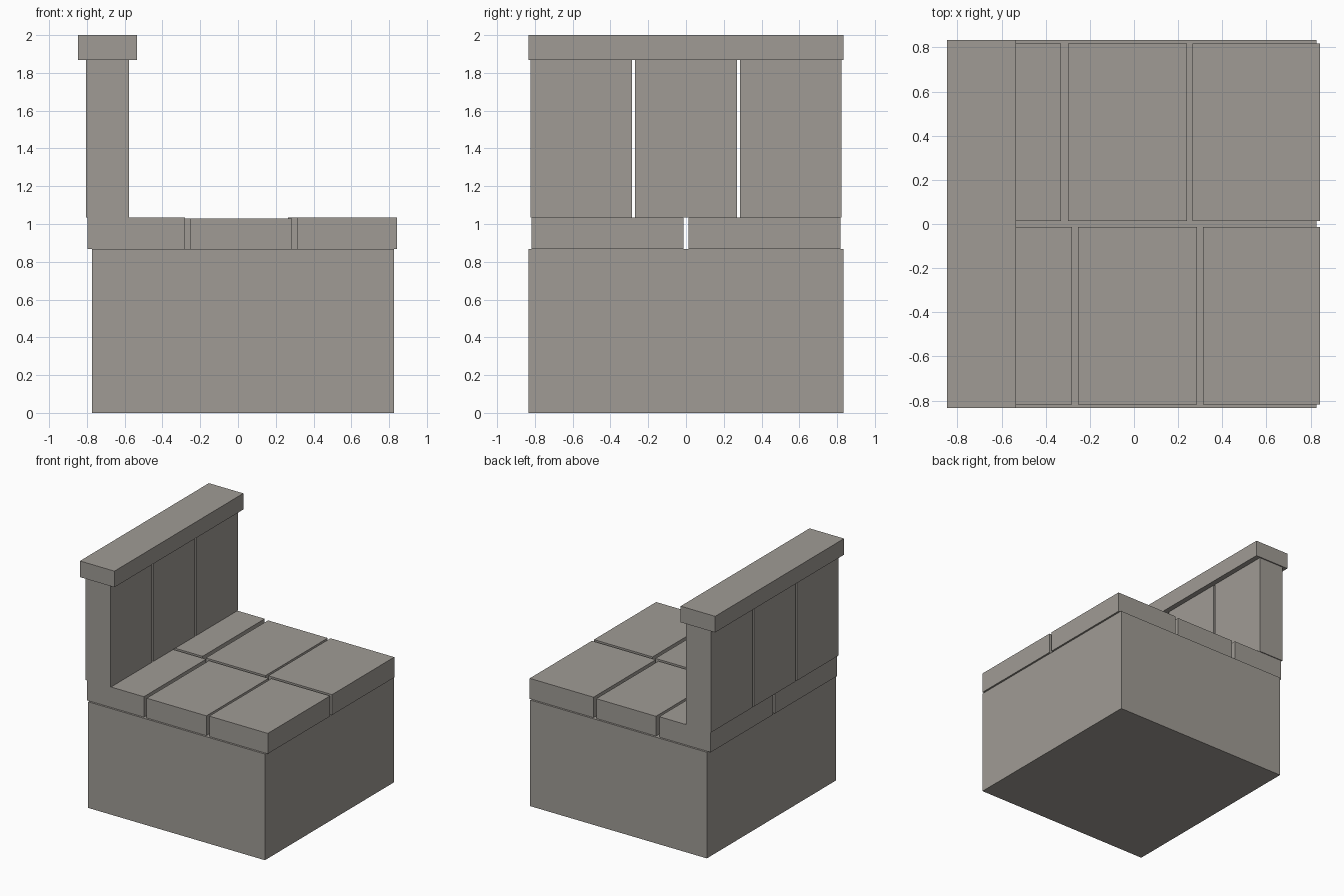
import bpy

cube = bpy.data.objects.get("Cube")
if cube:
    bpy.data.objects.remove(cube, do_unlink=True)

# Single stone colour
stone = bpy.data.materials.new("warm grey stone")
stone.use_nodes = True
color = (0.35, 0.33, 0.30, 1)
stone.diffuse_color = color
bsdf = next(n for n in stone.node_tree.nodes if n.type == "BSDF_PRINCIPLED")
bsdf.inputs["Base Color"].default_value = color


def block(name, x, y, z):
    """Box spanning the given (low, high) range on each axis."""
    spans = (x, y, z)
    bpy.ops.mesh.primitive_cube_add(size=1, location=[(a + b) / 2 for a, b in spans])
    obj = bpy.context.object
    obj.name = name
    obj.scale = [b - a for a, b in spans]
    bpy.ops.object.transform_apply(location=False, rotation=False, scale=True)
    obj.data.materials.append(stone)
    return obj


BASE_TOP, SEAT_TOP, BACK_TOP = 0.868, 1.035, 1.868
DEPTH = 0.833

# Solid base
block("base", (-0.772, 0.827), (-DEPTH, DEPTH), (0, BASE_TOP))

# Seat slabs: two rows with staggered joints
rows = {
    "front": ((-0.817, -0.013), [(-0.796, -0.28), (-0.254, 0.286), (0.312, 0.842)]),
    "rear": ((0.013, 0.817), [(-0.796, -0.33), (-0.3, 0.24), (0.265, 0.842)]),
}
for row, (y, spans) in rows.items():
    for i, x in enumerate(spans):
        top = SEAT_TOP - (0.005 if i == 1 else 0)
        block(f"{row}_seat_slab_{i + 1}", x, y, (BASE_TOP, top))

# Three upright backrest slabs
width, pitch = 0.538, 0.555
for i in range(3):
    mid = (i - 1) * pitch
    block(f"backrest_slab_{i + 1}", (-0.804, -0.577),
          (mid - width / 2, mid + width / 2), (SEAT_TOP, BACK_TOP))

# Coping along the top of the backrest
block("backrest_cap", (-0.847, -0.535), (-DEPTH, DEPTH), (BACK_TOP, 2))
